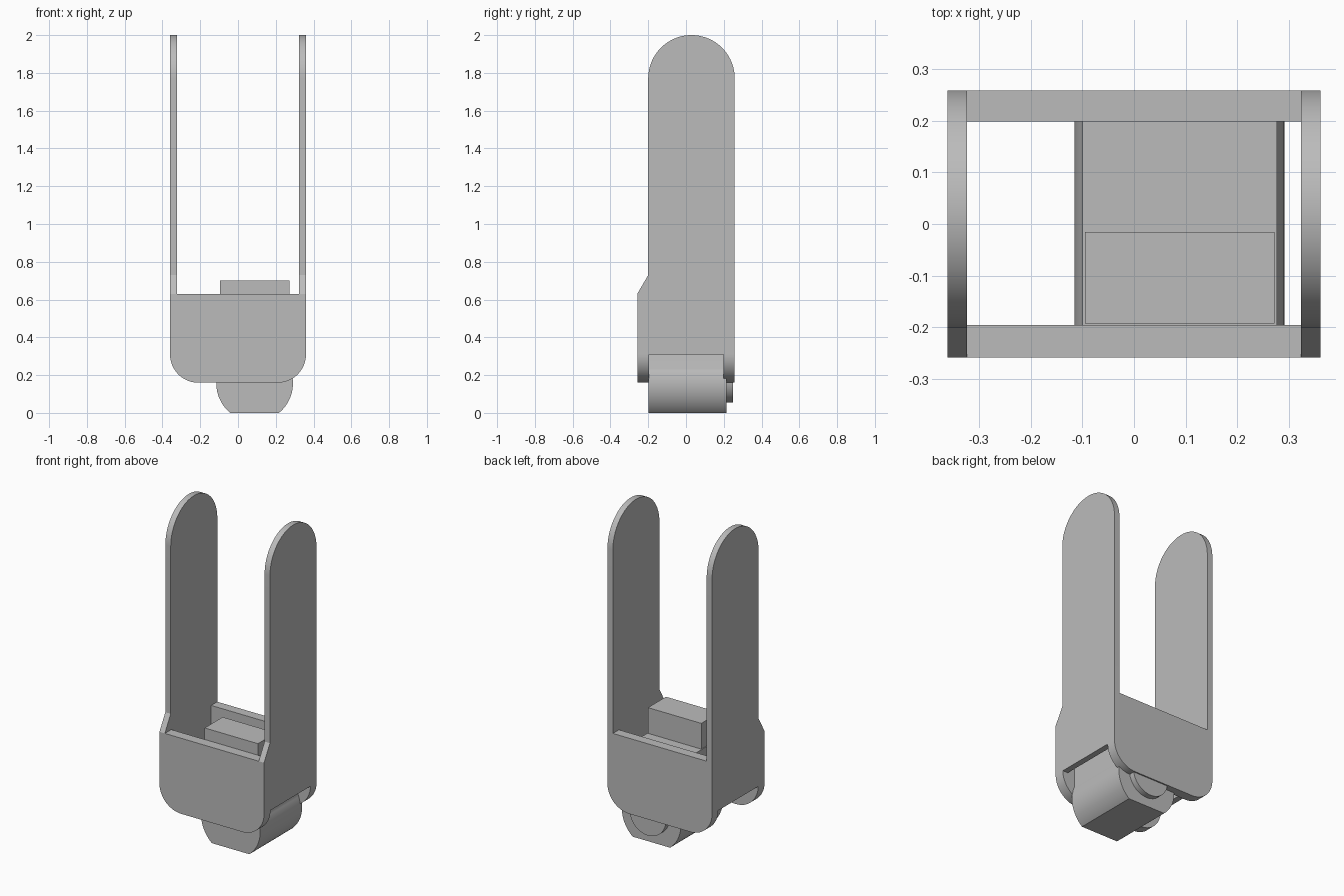
import bpy, bmesh
from math import cos, sin, radians, asin, acos, degrees

cube = bpy.data.objects.get("Cube")
if cube:
    bpy.data.objects.remove(cube)

grey = bpy.data.materials.new("plain_grey")
grey.use_nodes = True
COLOUR = (0.5, 0.5, 0.5, 1)
grey.diffuse_color = COLOUR
grey.node_tree.nodes["Principled BSDF"].inputs["Base Color"].default_value = COLOUR


def arc(cu, cv, r, start, end, steps=24):
    """Points on an arc, angles in degrees."""
    angles = [radians(start + (end - start) * i / steps) for i in range(steps + 1)]
    return [(cu + r * cos(a), cv + r * sin(a)) for a in angles]


def prism(name, profile, axis, lo, hi):
    """Extrude a (horizontal, z) profile along x or y from lo to hi."""
    bm = bmesh.new()
    place = (lambda u, v: (lo, u, v)) if axis == "x" else (lambda u, v: (u, lo, v))
    face = bm.faces.new([bm.verts.new(place(u, v)) for u, v in profile])
    out = bmesh.ops.extrude_face_region(bm, geom=[face])
    moved = [g for g in out["geom"] if isinstance(g, bmesh.types.BMVert)]
    step = (hi - lo, 0, 0) if axis == "x" else (0, hi - lo, 0)
    bmesh.ops.translate(bm, verts=moved, vec=step)
    bmesh.ops.recalc_face_normals(bm, faces=bm.faces)
    for f in bm.faces:
        f.smooth = True
    mesh = bpy.data.meshes.new(name)
    bm.to_mesh(mesh)
    bm.free()
    mesh.set_sharp_from_angle(angle=radians(30))
    mesh.materials.append(grey)
    obj = bpy.data.objects.new(name, mesh)
    bpy.context.collection.objects.link(obj)
    return obj


HALF, INNER = 0.36, 0.323       # bracket half width, outside and inside
FRONT, BACK = -0.258, 0.258     # bracket depth
RIM, SHOULDER = 0.63, 0.31      # top of the panels, start of their round corners

# Tall side arms with round tops and a chamfered step at the front
reach = (BACK + 0.2) / 2
arm = [(FRONT, SHOULDER), (BACK, SHOULDER)]
arm += arc(BACK - reach, 2 - reach, reach, 0, 180, 48)
arm += [(-0.2, 0.73), (FRONT, RIM)]
prism("left_arm", arm, "x", INNER, HALF)
prism("right_arm", arm, "x", -HALF, -INNER)

# Front and back panels with rounded lower corners
r = 0.15
panel = [(-INNER, RIM), (-INNER, SHOULDER)]
panel += arc(-HALF + r, SHOULDER, r, 180, 270)
panel += arc(HALF - r, SHOULDER, r, 270, 360)
panel += [(INNER, SHOULDER), (INNER, RIM)]
prism("front_panel", panel, "y", FRONT, -0.195)
prism("back_panel", panel, "y", 0.198, BACK)

# Motor body: upright box whose lower end is round with a flat underside
mid, axle, radius = 0.088, 0.157, 0.203
low = degrees(asin(axle / radius))
high = degrees(acos(0.188 / radius))
body = [(mid - 0.188, 0.54)]
body += arc(mid, axle, radius, 180 - high, 180 + low)
body += arc(mid, axle, radius, 360 - low, 360 + high)
body += [(mid + 0.188, 0.54)]
prism("motor_body", body, "y", -0.198, 0.215)

# Block on top of the motor
block = [(-0.095, 0.53), (0.272, 0.53), (0.272, 0.70), (-0.095, 0.70)]
prism("top_block", block, "y", -0.192, -0.015)

# Round output disc at the back
prism("output_disc", arc(mid, 0.18, 0.125, 0, 352.5, 47), "y", 0.2, 0.25)
